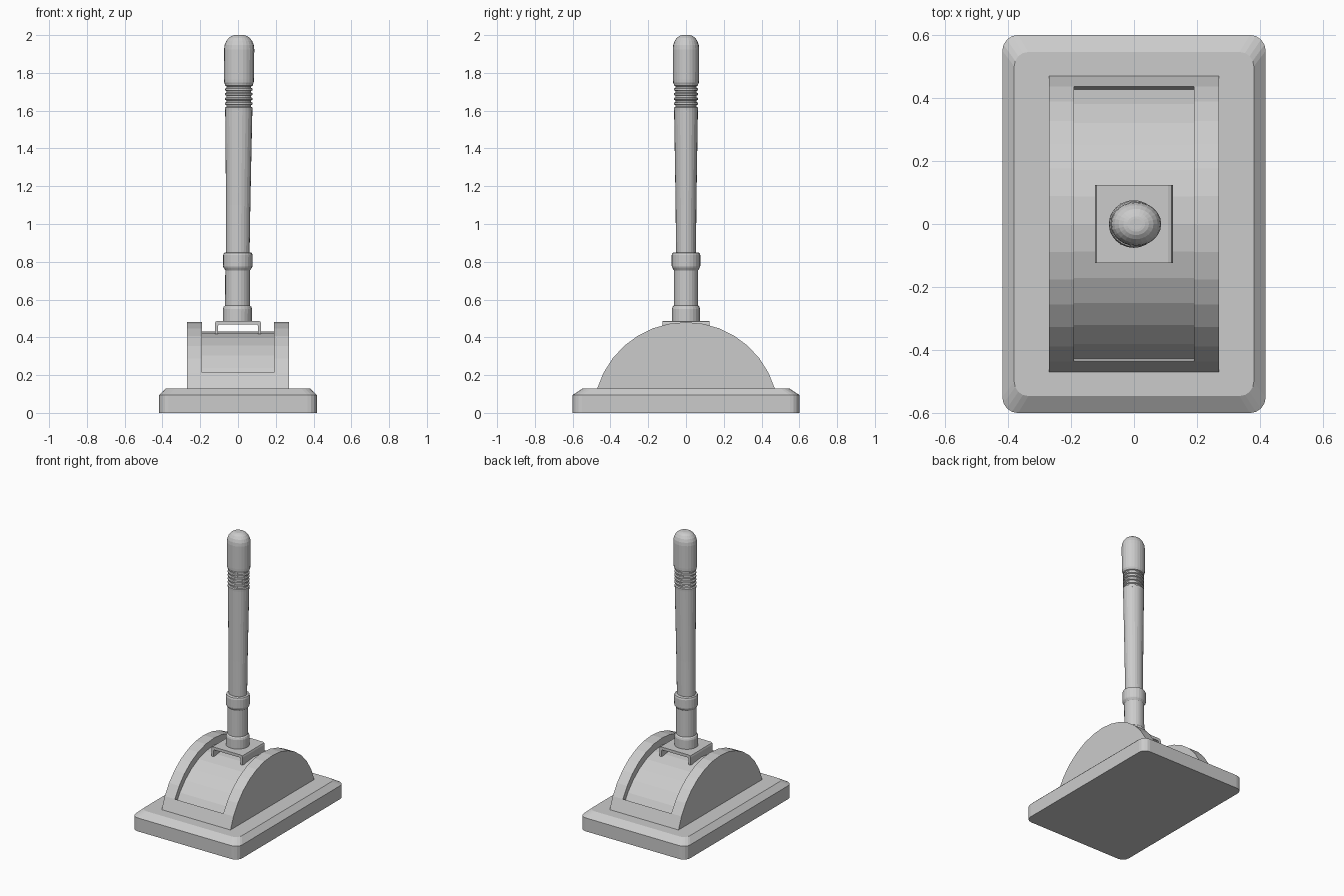
import bpy, bmesh, math

if "Cube" in bpy.data.objects:
    bpy.data.objects.remove(bpy.data.objects["Cube"])


def finish(name, bm):
    bmesh.ops.recalc_face_normals(bm, faces=bm.faces[:])
    me = bpy.data.meshes.new(name)
    bm.to_mesh(me)
    bm.free()
    ob = bpy.data.objects.new(name, me)
    bpy.context.collection.objects.link(ob)
    return ob


def loft(name, rings):
    """Skin a stack of equal-length point rings and cap both ends."""
    bm = bmesh.new()
    vs = [[bm.verts.new(p) for p in ring] for ring in rings]
    n = len(vs[0])
    for a, b in zip(vs, vs[1:]):
        for i in range(n):
            j = (i + 1) % n
            bm.faces.new((a[i], a[j], b[j], b[i]))
    bm.faces.new(vs[0][::-1])
    bm.faces.new(vs[-1])
    return finish(name, bm)


def rounded_rect(hx, hy, r, z, scale=1.0, steps=4):
    pts = []
    for k, (sx, sy) in enumerate([(1, 1), (-1, 1), (-1, -1), (1, -1)]):
        for s in range(steps + 1):
            a = math.pi / 2 * (k + s / steps)
            pts.append((scale * (sx * (hx - r) + r * math.cos(a)),
                        scale * (sy * (hy - r) + r * math.sin(a)), z))
    return pts


# Base plate with sloped rim
HX, HY, RAD = 0.418, 0.6, 0.05
loft("base_plate", [rounded_rect(HX, HY, RAD, 0),
                    rounded_rect(HX, HY, RAD, 0.095),
                    rounded_rect(HX, HY, RAD, 0.13, 0.91)])

# Curved housing with a sunken track between two side cheeks
R, ZC, N = 0.49, -0.01, 14
half = math.acos((0.13 - ZC) / R)
arc = []
for i in range(N + 1):
    a = -half + 2 * half * i / N
    arc.append((R * math.sin(a), ZC + R * math.cos(a)))
bm = bmesh.new()
cols = [[bm.verts.new((x, y, z)) for y, z in arc] for x in (-0.27, -0.19, 0.19, 0.27)]
floor = [[bm.verts.new((x, y * 0.98, z - 0.05)) for y, z in arc[1:N]] for x in (-0.19, 0.19)]


def strip(a, b):
    for i in range(len(a) - 1):
        bm.faces.new((a[i], b[i], b[i + 1], a[i + 1]))


strip(cols[0], cols[1])
strip(cols[2], cols[3])
strip(cols[1][:2], cols[2][:2])
strip(cols[1][-2:], cols[2][-2:])
strip(floor[0], floor[1])
strip(cols[1][1:N], floor[0])
strip(floor[1], cols[2][1:N])
for e in (0, -1):
    k = 1 if e == 0 else N - 1
    bm.faces.new((cols[1][k], cols[2][k], floor[1][e], floor[0][e]))
bm.faces.new(cols[0])
bm.faces.new(cols[3])
bm.faces.new([c[0] for c in cols] + [c[-1] for c in reversed(cols)])
finish("curved_housing", bm)

# Folded bracket: U-shaped profile extruded along y
outer = [(0.123, 0.418), (0.123, 0.472), (0.119, 0.483), (0.108, 0.487)]
inner = [(0.105, 0.418), (0.105, 0.462), (0.100, 0.467)]
profile = (outer + [(-x, z) for x, z in reversed(outer)]
           + [(-x, z) for x, z in inner] + list(reversed(inner)))
loft("bracket", [[(x, y, z) for x, z in profile] for y in (-0.124, 0.124)])


# Lever parts: stacked elliptical sections (z, rx, ry), leaning slightly to +x
def turned(name, sections, sides=24):
    rings = []
    for z, rx, ry in sections:
        cx = -0.003 + 0.0065 * (z - 0.5)
        rings.append([(cx + rx * math.cos(2 * math.pi * i / sides),
                       ry * math.sin(2 * math.pi * i / sides), z)
                      for i in range(sides)])
    return loft(name, rings)


turned("lever_socket", [(z, r, r * 0.97) for z, r in [
    (0.485, 0.077), (0.55, 0.077), (0.562, 0.073), (0.568, 0.066), (0.755, 0.066),
    (0.77, 0.076), (0.778, 0.078), (0.835, 0.078), (0.847, 0.074), (0.85, 0.064)]])
turned("lever_shaft", [(0.84, 0.062, 0.053), (1.1, 0.0645, 0.055),
                       (1.35, 0.068, 0.059), (1.605, 0.072, 0.063)])

# Grip neck with five grooves
neck = [(1.6, 0.072, 0.063)]
for i in range(5):
    z = 1.625 + 0.025 * i
    neck += [(z - 0.008, 0.073, 0.064), (z - 0.004, 0.065, 0.056),
             (z + 0.004, 0.065, 0.056), (z + 0.008, 0.073, 0.064)]
neck += [(1.745, 0.074, 0.065)]
turned("grip_neck", neck)

# Domed knob
knob = [(1.738, 0.073, 0.064), (1.748, 0.078, 0.068), (1.765, 0.079, 0.069), (1.925, 0.08, 0.07)]
for d in (18, 36, 54, 70, 82):
    c, s = math.cos(math.radians(d)), math.sin(math.radians(d))
    knob.append((1.925 + 0.075 * s, 0.02 + 0.06 * c, 0.017 + 0.053 * c))
knob.append((2.0, 0.02, 0.017))
turned("grip_knob", knob)
